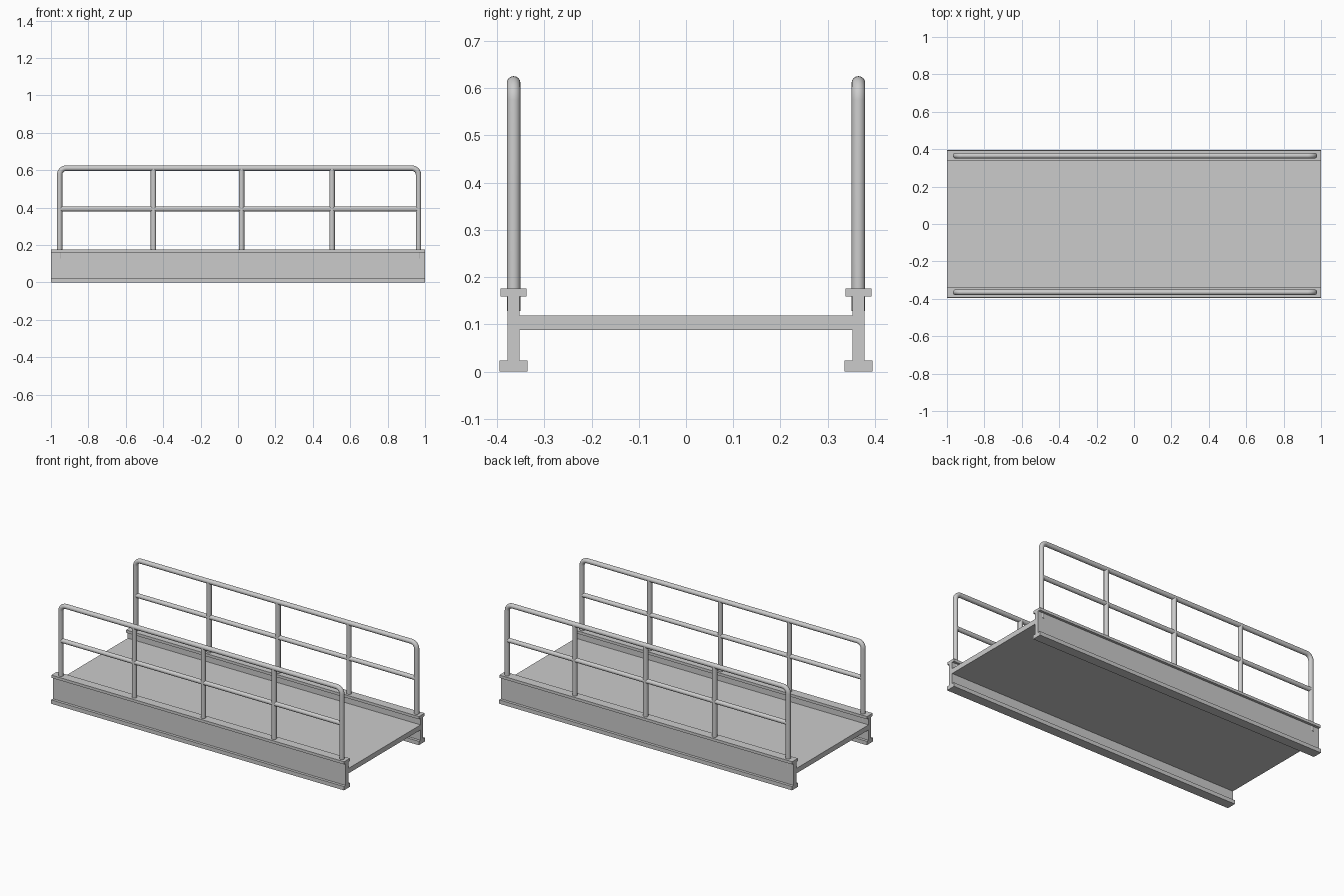
import bpy, math

if "Cube" in bpy.data.objects:
    bpy.data.objects.remove(bpy.data.objects["Cube"])

Y = 0.365          # centre line of each side beam
X0, X1 = -0.954, 0.965   # end posts
Z_TOP = 0.611      # handrail axis
R = 0.0145


def extrude_profile(name, pts, x0, x1):
    n = len(pts)
    verts = [(x, y, z) for x in (x0, x1) for y, z in pts]
    faces = [tuple(range(n))[::-1], tuple(range(n, 2 * n))]
    faces += [(i, (i + 1) % n, (i + 1) % n + n, i + n) for i in range(n)]
    me = bpy.data.meshes.new(name)
    me.from_pydata(verts, [], faces)
    ob = bpy.data.objects.new(name, me)
    bpy.context.collection.objects.link(ob)
    return ob


def tube(name, pts, r):
    cu = bpy.data.curves.new(name, 'CURVE')
    cu.dimensions = '3D'
    cu.bevel_depth = r
    cu.bevel_resolution = 6
    cu.use_fill_caps = True
    sp = cu.splines.new('POLY')
    sp.points.add(len(pts) - 1)
    for p, c in zip(sp.points, pts):
        p.co = (*c, 1)
    ob = bpy.data.objects.new(name, cu)
    bpy.context.collection.objects.link(ob)
    bpy.ops.object.select_all(action='DESELECT')
    ob.select_set(True)
    bpy.context.view_layer.objects.active = ob
    bpy.ops.object.convert(target='MESH')
    bpy.ops.object.shade_smooth_by_angle(angle=math.radians(40))


# Deck plate between the beam webs
extrude_profile("deck", [(-0.353, 0.088), (0.353, 0.088),
                         (0.353, 0.119), (-0.353, 0.119)], -1, 1)

# Half of the I-beam section: offset from centre line, height
half = [(0.0295, 0), (0.0295, 0.024), (0.0125, 0.024),
        (0.0125, 0.159), (0.0275, 0.159), (0.0275, 0.176)]

# Handrail path: two posts joined by a top rail with rounded corners
BEND = 0.036
rail = [(X0, 0.128)]
for cx, start in ((X0 + BEND, 180), (X1 - BEND, 90)):
    for k in range(9):
        a = math.radians(start - 90 * k / 8)
        rail.append((cx + BEND * math.cos(a), Z_TOP - BEND + BEND * math.sin(a)))
rail.append((X1, 0.128))

for side, s in (("front", -1), ("back", 1)):
    y = s * Y
    section = [(y + d, z) for d, z in half] + [(y - d, z) for d, z in reversed(half)]
    extrude_profile(side + "_beam", section, -1, 1)
    tube(side + "_handrail", [(x, y, z) for x, z in rail], R)
    tube(side + "_middle_rail", [(X0, y, 0.393), (X1, y, 0.393)], 0.0135)
    for i, x in enumerate((-0.452, 0.019, 0.503)):
        tube(f"{side}_post_{i + 1}", [(x, y, 0.165), (x, y, Z_TOP)], R)
